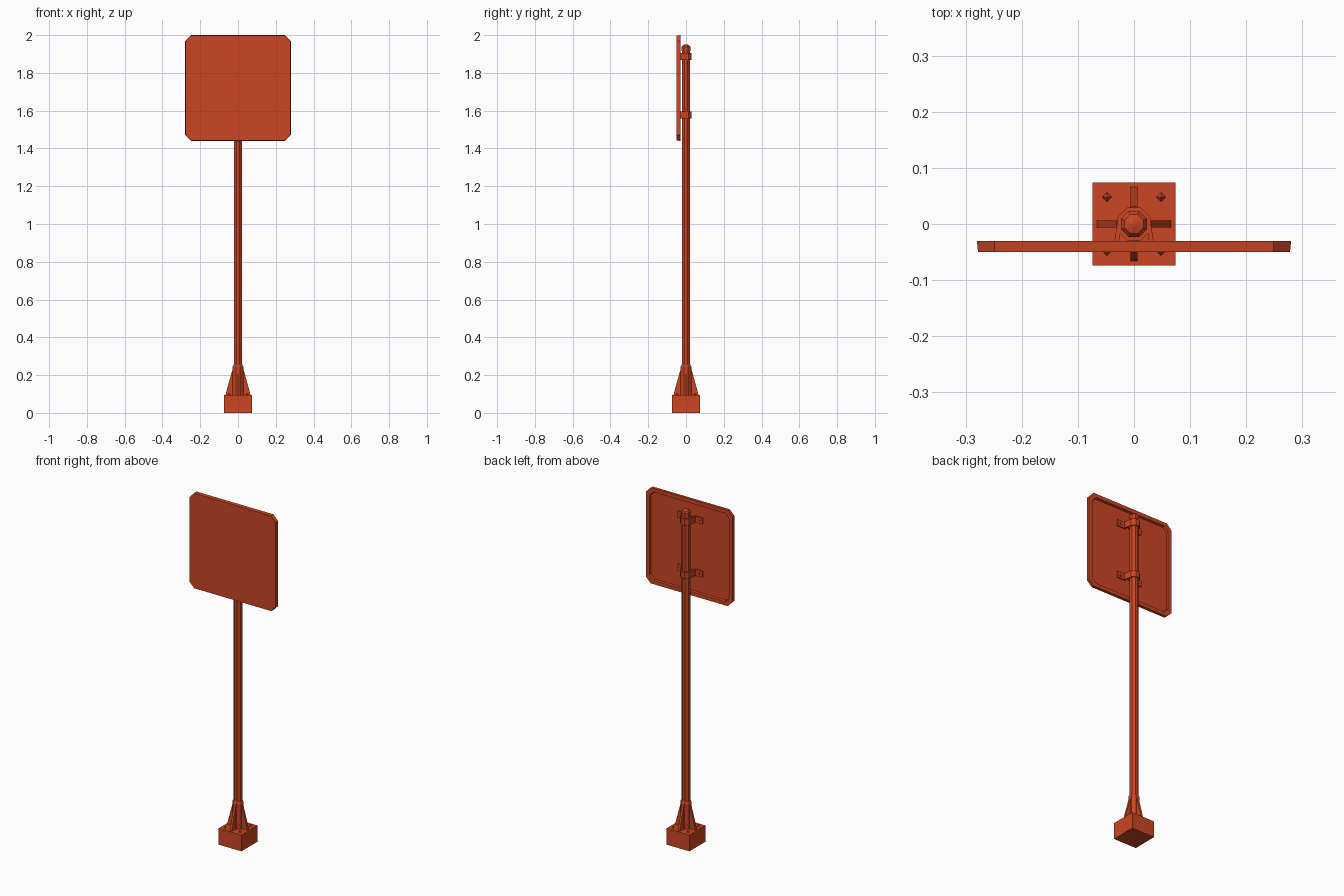
import bpy, bmesh
from math import pi, cos, sin
from mathutils import Matrix, Vector

cube = bpy.data.objects.get("Cube")
if cube:
    bpy.data.objects.remove(cube, do_unlink=True)

paint = bpy.data.materials.new("orange red paint")
paint.use_nodes = True
COLOUR = (0.6, 0.06, 0.017, 1)
paint.diffuse_color = COLOUR
paint.node_tree.nodes["Principled BSDF"].inputs["Base Color"].default_value = COLOUR


def finish(name, bm):
    bmesh.ops.recalc_face_normals(bm, faces=bm.faces)
    mesh = bpy.data.meshes.new(name)
    bm.to_mesh(mesh)
    bm.free()
    mesh.materials.append(paint)
    ob = bpy.data.objects.new(name, mesh)
    bpy.context.collection.objects.link(ob)
    return ob


def loft(name, rings, close=False):
    """Skin a list of equal-length point rings; cap the ends unless closed."""
    bm = bmesh.new()
    loops = [[bm.verts.new(p) for p in ring] for ring in rings]
    n = len(loops[0])
    pairs = list(zip(loops, loops[1:])) + ([(loops[-1], loops[0])] if close else [])
    for a, b in pairs:
        for i in range(n):
            j = (i + 1) % n
            bm.faces.new((a[i], a[j], b[j], b[i]))
    if not close:
        bm.faces.new(loops[0])
        bm.faces.new(loops[-1])
    return finish(name, bm)


def ring(r, z, sides=8, x=0, y=0, turn=0.5):
    return [(x + r * cos(2 * pi * (i + turn) / sides),
             y + r * sin(2 * pi * (i + turn) / sides), z) for i in range(sides)]


def box(name, centre, size):
    bm = bmesh.new()
    bmesh.ops.create_cube(bm, size=1, matrix=Matrix.Translation(centre) @ Matrix.Diagonal((*size, 1)))
    return finish(name, bm)


def plate_ring(half, cut, y, zc=1.72):
    """Square outline with clipped corners, standing upright."""
    a, b = half, half - cut
    pts = [(a, -b), (a, b), (b, a), (-b, a), (-a, b), (-a, -b), (-b, -a), (b, -a)]
    return [(x, y, zc + z) for x, z in pts]


# Base block
box("base_block", (0, 0, 0.0475), (0.148, 0.148, 0.095))

# Pole with domed cap
loft("pole", [ring(0.0235, 0.09), ring(0.0235, 1.93)])
loft("pole_cap", [ring(0.025, 1.915), ring(0.025, 1.938), ring(0.018, 1.947), ring(0.004, 1.951)])

# Sleeve around the foot of the pole
loft("foot_sleeve", [ring(0.031, 0.09), ring(0.031, 0.243), ring(0.025, 0.255)])

# Four tapered gussets
for k, side in enumerate(("left", "back", "right", "front")):
    turn = Matrix.Rotation(k * pi / 2, 4, 'Z')
    outline = [(0.02, 0.094), (0.066, 0.094), (0.062, 0.112), (0.031, 0.225), (0.02, 0.225)]
    loft("gusset_" + side, [[turn @ Vector((x, t, z)) for x, z in outline] for t in (-0.0065, 0.0065)])

# Anchor bolts
for sx in (-1, 1):
    for sy in (-1, 1):
        name = "anchor_bolt_" + ("left" if sx > 0 else "right") + ("_back" if sy > 0 else "_front")
        x, y = sx * 0.048, sy * 0.048
        loft(name, [ring(0.009, 0.094, 4, x, y, 0), ring(0.007, 0.1, 4, x, y, 0),
                    ring(0.001, 0.105, 4, x, y, 0)])

# Sign panel with a raised rim behind
loft("sign_panel", [plate_ring(0.278, 0.03, -0.05), plate_ring(0.28, 0.031, -0.03),
                    plate_ring(0.258, 0.026, -0.03), plate_ring(0.255, 0.025, -0.042)])

# Pole clamps with feet bolted to the panel
for label, z in (("upper", 1.888), ("lower", 1.577)):
    lo, hi = z - 0.0185, z + 0.0185
    loft(label + "_clamp_band", [ring(0.0315, lo, 8), ring(0.0315, hi, 8),
                                 ring(0.0225, hi, 8), ring(0.0225, lo, 8)], close=True)
    for sx, side in ((1, "left"), (-1, "right")):
        arm = [(0.029, 0.006), (0.022, -0.004), (0.029, -0.042), (0.08, -0.042),
               (0.08, -0.036), (0.036, -0.036)]
        loft(f"{label}_clamp_foot_{side}", [[(sx * x, y, h) for x, y in arm] for h in (lo, hi)])
        bolt = [ring(r, 0, 6) for r in (0.008, 0.006)]
        loft(f"{label}_clamp_bolt_{side}",
             [[(sx * 0.06 + p[0], y, z + p[1]) for p in pts] for pts, y in zip(bolt, (-0.037, -0.031))])
